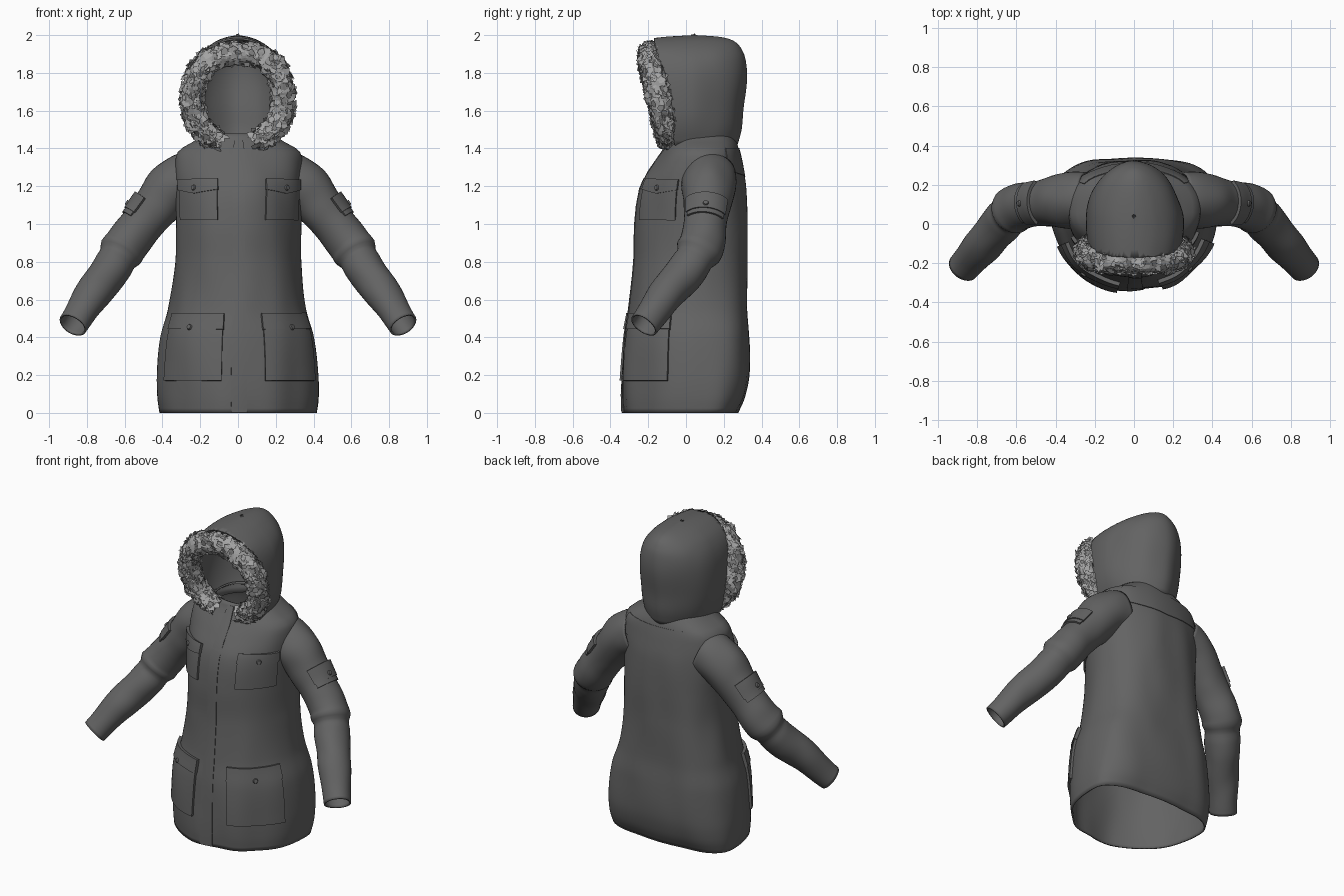
import bpy, bmesh, math, random
from mathutils import Vector, noise

random.seed(4)
noise.seed_set(7)
if "Cube" in bpy.data.objects:
    bpy.data.objects.remove(bpy.data.objects["Cube"])


def material(name, v):
    m = bpy.data.materials.new(name)
    m.use_nodes = True
    m.diffuse_color = (v, v, v, 1)
    m.node_tree.nodes["Principled BSDF"].inputs["Base Color"].default_value = (v, v, v, 1)
    return m


cloth = material("grey cloth", 0.125)
fur_grey = material("light grey fur", 0.37)


def table(rows, key):
    """Smooth lookup in rows whose first column is the key."""
    i = 0
    while i < len(rows) - 2 and key > rows[i + 1][0]:
        i += 1
    b, c = rows[i], rows[i + 1]
    a, d = rows[max(i - 1, 0)], rows[min(i + 2, len(rows) - 1)]
    t = (key - b[0]) / (c[0] - b[0])
    out = []
    for k in range(1, len(b)):
        m0 = (c[k] - a[k]) / (c[0] - a[0]) * (c[0] - b[0])
        m1 = (d[k] - b[k]) / (d[0] - b[0]) * (c[0] - b[0])
        out.append((2*t**3 - 3*t*t + 1) * b[k] + (t**3 - 2*t*t + t) * m0
                   + (3*t*t - 2*t**3) * c[k] + (t**3 - t*t) * m1)
    return out


def spread(a, b, n):
    return [a + (b - a) * i / n for i in range(n + 1)]


def power(v, e):
    return math.copysign(abs(v) ** e, v)


def ring_point(rows, a, z, yc, front_e, back_e):
    w, yf, yb = table(rows, z)
    s, c = math.sin(a), math.cos(a)
    e = front_e if c > 0 else back_e
    reach = yf - yc if c > 0 else yc - yb
    p = Vector((max(w, 0) * power(s, e), yc + reach * power(c, e), z))
    fold = noise.noise(Vector((p.x * 6, p.y * 6, z * 2.5)))
    return p + Vector((s, -c, 0)) * 0.012 * fold * min(1, max(w, 0) * 5)


# Surfaces: angle 0 faces the front, then runs towards the model's left
TORSO = [(0, .415, -.335, .27), (.08, .425, -.34, .31), (.2, .425, -.338, .335),
         (.4, .405, -.325, .335), (.55, .365, -.30, .325), (.8, .33, -.275, .325),
         (1.0, .325, -.265, .328), (1.2, .335, -.235, .315), (1.32, .34, -.17, .295),
         (1.39, .32, -.12, .28), (1.44, .235, -.085, .265), (1.48, .18, -.07, .24)]
HOOD = [(1.41, .20, -.40, .27), (1.5, .23, -.45, .295), (1.6, .245, -.45, .305),
        (1.75, .245, -.45, .32), (1.85, .225, -.42, .315), (1.92, .18, -.38, .295),
        (1.97, .11, -.26, .25), (1.992, .05, -.10, .17), (2.0, 0, .05, .05)]
SLEEVE = [(0, .21, .13, 1.26, .14), (1, .33, .12, 1.205, .143), (2, .435, .11, 1.09, .122),
          (3, .52, .10, .985, .116), (4, .60, .08, .88, .12), (4.25, .62, .065, .85, .122),
          (4.5, .635, .05, .82, .103), (5, .665, .02, .775, .105), (6, .735, -.06, .68, .1),
          (7, .81, -.15, .56, .088), (8, .875, -.225, .465, .08)]


def torso(a, z):
    return ring_point(TORSO, a, z, .06, .97, .6 + .2 * min(1, z))


def hood(a, z):
    return ring_point(HOOD, a, z, .03, .9, 1.08)


def sleeve(a, t):
    x, y, z, r = table(SLEEVE, t)
    c = Vector((x, y, z))
    lo, hi = max(t - .3, 0), min(t + .3, 8)
    T = (Vector(table(SLEEVE, hi)[:3]) - Vector(table(SLEEVE, lo)[:3])).normalized()
    e1 = T.cross(Vector((0, 1, 0))).normalized()
    e2 = T.cross(e1)
    d = e1 * math.cos(a) + e2 * math.sin(a)
    return c + d * (r + .01 * noise.noise((c + d * r) * 7))


def normal(fn, u, v):
    e = .02
    du, dv = fn(u + e, v) - fn(u - e, v), fn(u, v + e) - fn(u, v - e)
    return du.cross(dv).normalized()


def finish(name, bm, mat, smooth=True, mirror=False, thick=0):
    me = bpy.data.meshes.new(name)
    bm.to_mesh(me)
    bm.free()
    me.materials.append(mat)
    ob = bpy.data.objects.new(name, me)
    bpy.context.collection.objects.link(ob)
    if mirror:
        ob.modifiers.new("Mirror", 'MIRROR').use_clip = False
    if thick:
        mod = ob.modifiers.new("Thickness", 'SOLIDIFY')
        mod.thickness, mod.offset = thick, -1
    if smooth:
        bpy.ops.object.select_all(action='DESELECT')
        ob.select_set(True)
        bpy.context.view_layer.objects.active = ob
        bpy.ops.object.shade_smooth_by_angle(angle=math.radians(40))


def skin(bm, fn, us, vs, wrap=False):
    """Quads over a surface function; wrap closes the u direction."""
    g = [[bm.verts.new(fn(u, v)) for v in vs] for u in (us[:-1] if wrap else us)]
    n = len(g)
    for i in range(n if wrap else n - 1):
        a, b = g[i], g[(i + 1) % n]
        for j in range(len(vs) - 1):
            bm.faces.new((a[j], b[j], b[j + 1], a[j + 1]))


def patch(name, fn, u0, u1, v0, v1, height, mirror=False, point=0):
    """Raised panel that follows a surface; point lowers its bottom centre."""
    nu, nv = 14, 16
    bm = bmesh.new()

    def at(i, j):
        u = u0 + (u1 - u0) * min(max(i - 1, 0), nu) / nu
        s = min(max(j - 1, 0), nv) / nv
        mid = 1 - abs(2 * (u - u0) / (u1 - u0) - 1)
        v = v0 - point * mid * (1 - s) + (v1 - v0) * s
        edge = i in (0, nu + 2) or j in (0, nv + 2)
        return fn(u, v) + normal(fn, u, v) * (-.006 if edge else height)
    skin(bm, at, list(range(nu + 3)), list(range(nv + 3)))
    finish(name, bm, cloth, mirror=mirror)


def button(name, fn, u, v, height, mirror=False):
    n = normal(fn, u, v)
    bm = bmesh.new()
    bmesh.ops.create_cone(bm, cap_ends=True, segments=16, radius1=.016, radius2=.012, depth=.01)
    m = n.to_track_quat('Z', 'Y').to_matrix().to_4x4()
    m.translation = fn(u, v) + n * height
    bm.transform(m)
    finish(name, bm, cloth, mirror=mirror)


R = math.radians

# Coat body
bm = bmesh.new()
skin(bm, torso, spread(0, math.tau, 88), spread(0, 1.48, 60), True)
finish("coat_body", bm, cloth, thick=.01)

# Sleeves
bm = bmesh.new()
skin(bm, sleeve, spread(0, math.tau, 36), spread(.2, 8, 60), True)
finish("sleeves", bm, cloth, mirror=True, thick=.01)

# Hood, cut open along a slanted front
bm = bmesh.new()
skin(bm, hood, spread(0, math.tau, 72), [2.0 - .59 * (1 - s) ** 2 for s in spread(0, 1, 36)], True)
bmesh.ops.remove_doubles(bm, verts=bm.verts[:], dist=.0008)
bmesh.ops.bisect_plane(bm, geom=bm.verts[:] + bm.edges[:] + bm.faces[:],
                       plane_co=(0, -.16, 1.93), plane_no=(0, -.51, -.10), clear_outer=True)
finish("hood", bm, cloth, thick=.01)

# Front closure and back yoke
patch("front_placket", torso, R(-4.5), R(6), .003, 1.46, .004)
patch("back_yoke", torso, R(128), R(232), 1.28, 1.40, .004, point=.03)

# Pockets with flaps and buttons on both sides of the front
# (name, start angle, end angle, bottom, flap bottom, top, height, flap dip)
POCKETS = [("left_chest", 25, 70, 1.02, 1.18, 1.235, .012, .02),
           ("right_chest", -65, -18, 1.02, 1.18, 1.235, .012, .02),
           ("left_hip", 19, 68, .17, .44, .525, .014, 0),
           ("right_hip", -65, -11, .17, .44, .525, .014, 0)]
for label, a0, a1, low, flap, top, h, dip in POCKETS:
    lo, hi = R(a0), R(a1)
    patch(label + "_pocket", torso, lo, hi, low, top - .02, h)
    patch(label + "_flap", torso, lo - .01, hi + .01, flap, top, h + .006, point=dip)
    button(label + "_button", torso, (lo + hi) / 2, flap + .01, h + .009)

# Sleeve pockets
patch("sleeve_pockets", sleeve, R(-52), R(52), 2.1, 2.95, .01, mirror=True)
patch("sleeve_flaps", sleeve, R(-55), R(55), 2.05, 2.75, .016, mirror=True)
button("sleeve_buttons", sleeve, R(0), 2.55, .019, mirror=True)

# Fur trim: a rough tube around the hood opening covered in tufts
HALF = [(.09, 1.435, .042), (.16, 1.475, .05), (.225, 1.56, .054), (.242, 1.67, .055),
        (.22, 1.78, .055), (.14, 1.875, .054)]
ARC = [(-x, z, r) for x, z, r in HALF] + [(0, 1.905, .054)] + HALF[::-1]
ARC = [(i,) + row for i, row in enumerate(ARC)]
END = len(ARC) - 1


def fur_centre(t):
    x, z, r = table(ARC, t)
    return Vector((x, -.085 - .105 * min(1, (z - 1.42) / .45), z)), r


def fur(a, t):
    c, r = fur_centre(t)
    out = Vector((c.x, 0, c.z - 1.66)).normalized()
    return c + r * (out * math.cos(a) + Vector((0, 1.05, .15)) * math.sin(a))


bm = bmesh.new()
skin(bm, lambda a, t: fur(a, t) + noise.random_unit_vector() * .006,
     spread(0, math.tau, 16), spread(0, END, 80), True)
bmesh.ops.holes_fill(bm, edges=[e for e in bm.edges if e.is_boundary])
bmesh.ops.recalc_face_normals(bm, faces=bm.faces)
for _ in range(1300):
    a, t = random.uniform(0, math.tau), random.uniform(.02, END - .02)
    p = fur(a, t)
    n = (p - fur_centre(t)[0]).normalized()
    rnd = Vector([random.uniform(-1, 1) for _ in range(3)])
    along = (n * .3 + (rnd - n * rnd.dot(n)).normalized()).normalized()
    across = n.cross(along).normalized()
    size = random.uniform(.016, .030)
    base = p + n * .002
    corners = (base - across * size * .6, base + along * size * .8 - across * size * .7,
               base + along * size * 1.5, base + along * size * .7 + across * size * .6,
               base + across * size * .5)
    f = bm.faces.new([bm.verts.new(c) for c in corners])
    f.normal_update()
    if f.normal.dot(n) < 0:
        f.normal_flip()
finish("fur_trim", bm, fur_grey, smooth=False)
